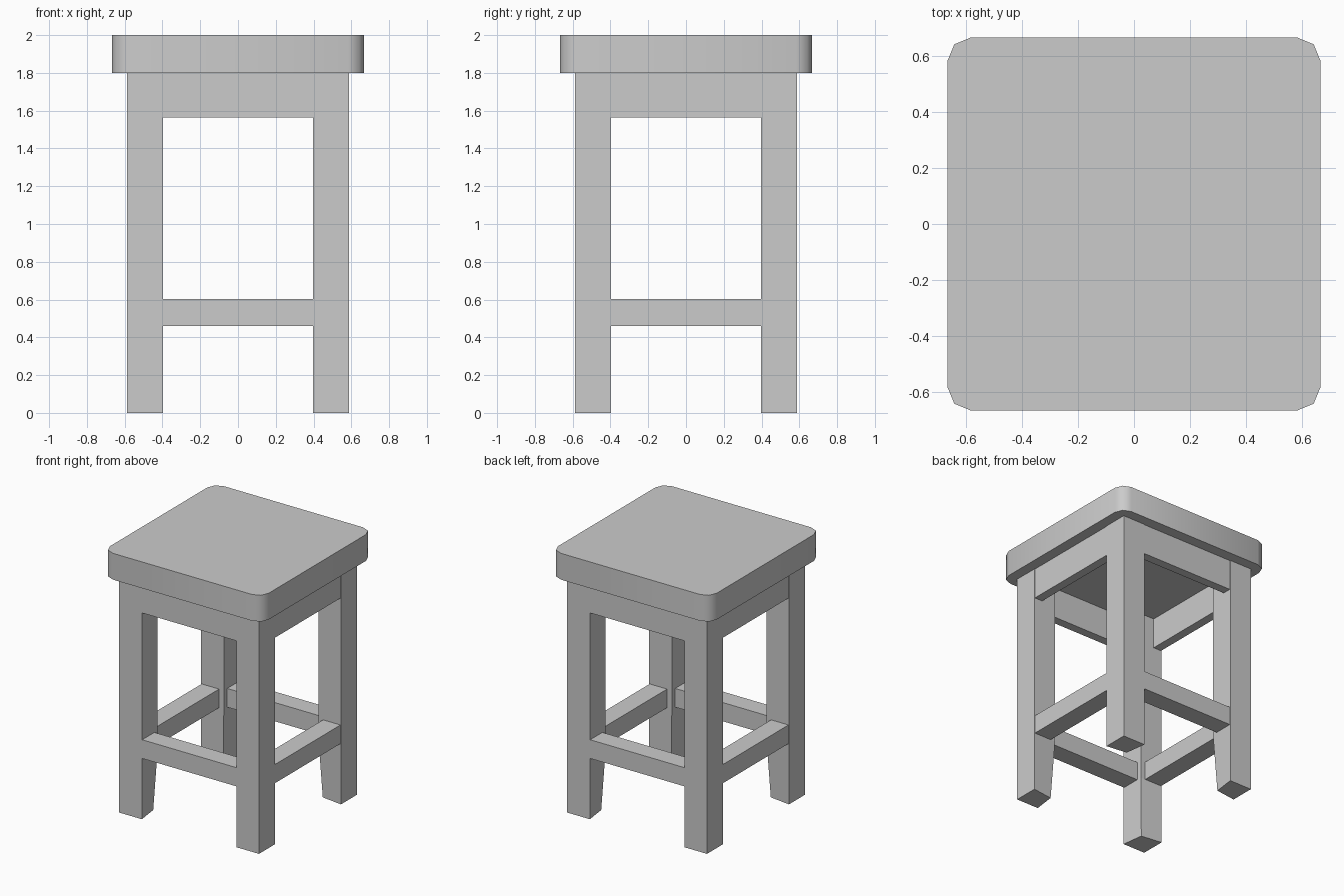
import bpy
import bmesh
from math import pi
from mathutils import Matrix

cube = bpy.data.objects.get("Cube")
if cube:
    bpy.data.objects.remove(cube)

grey = bpy.data.materials.new("plain_grey")
grey.use_nodes = True
COLOUR = (0.6, 0.6, 0.6, 1)
grey.diffuse_color = COLOUR
grey.node_tree.nodes["Principled BSDF"].inputs["Base Color"].default_value = COLOUR

HALF_SEAT, SEAT_Z, TOP_Z = 0.667, 1.8, 2.0
LEG_IN, LEG_OUT = 0.397, 0.587


def finish(name, bm):
    """Turn a bmesh into a named, coloured object."""
    bmesh.ops.recalc_face_normals(bm, faces=bm.faces)
    mesh = bpy.data.meshes.new(name)
    bm.to_mesh(mesh)
    bm.free()
    obj = bpy.data.objects.new(name, mesh)
    obj.data.materials.append(grey)
    bpy.context.collection.objects.link(obj)
    return obj


def box(low, high):
    """Bmesh box spanning two opposite corners."""
    bm = bmesh.new()
    bmesh.ops.create_cube(bm, size=1)
    for v in bm.verts:
        for i in range(3):
            v.co[i] = low[i] if v.co[i] < 0 else high[i]
    return bm


def four_around(name, make):
    """Repeat a part at each quarter turn about the centre."""
    for side, turn in zip(("front", "left", "back", "right"), range(4)):
        bm = make()
        bm.transform(Matrix.Rotation(turn * pi / 2, 4, "Z"))
        finish(f"{side}_{name}", bm)


def leg():
    """Square post whose inner corner slopes away below the rails."""
    bm = box((LEG_IN, -LEG_OUT, 0), (LEG_OUT, -LEG_IN, SEAT_Z))
    bmesh.ops.bisect_plane(bm, geom=bm.verts[:] + bm.edges[:] + bm.faces[:],
                           plane_co=(0, 0, 0.46), plane_no=(0, 0, 1))
    for v in bm.verts:
        if v.co.z < 0.01 and v.co.x < 0.4 and v.co.y > -0.4:
            v.co.x += 0.022
            v.co.y -= 0.022
    return bm


# Legs, aprons under the seat and foot rails
four_around("leg", leg)
four_around("apron", lambda: box((-LEG_IN, -0.583, 1.565), (LEG_IN, -0.515, SEAT_Z)))
four_around("foot_rail", lambda: box((-LEG_IN, -0.583, 0.46), (LEG_IN, -0.437, 0.602)))

# Seat slab with rounded upright corners
bm = box((-HALF_SEAT, -HALF_SEAT, SEAT_Z), (HALF_SEAT, HALF_SEAT, TOP_Z))
upright = [e for e in bm.edges if abs(e.verts[0].co.z - e.verts[1].co.z) > 0.1]
bmesh.ops.bevel(bm, geom=upright, offset=0.083, segments=2, profile=0.5, affect="EDGES")
seat = finish("seat", bm)
bpy.context.view_layer.objects.active = seat
seat.select_set(True)
bpy.ops.object.shade_smooth_by_angle(angle=pi / 3)
